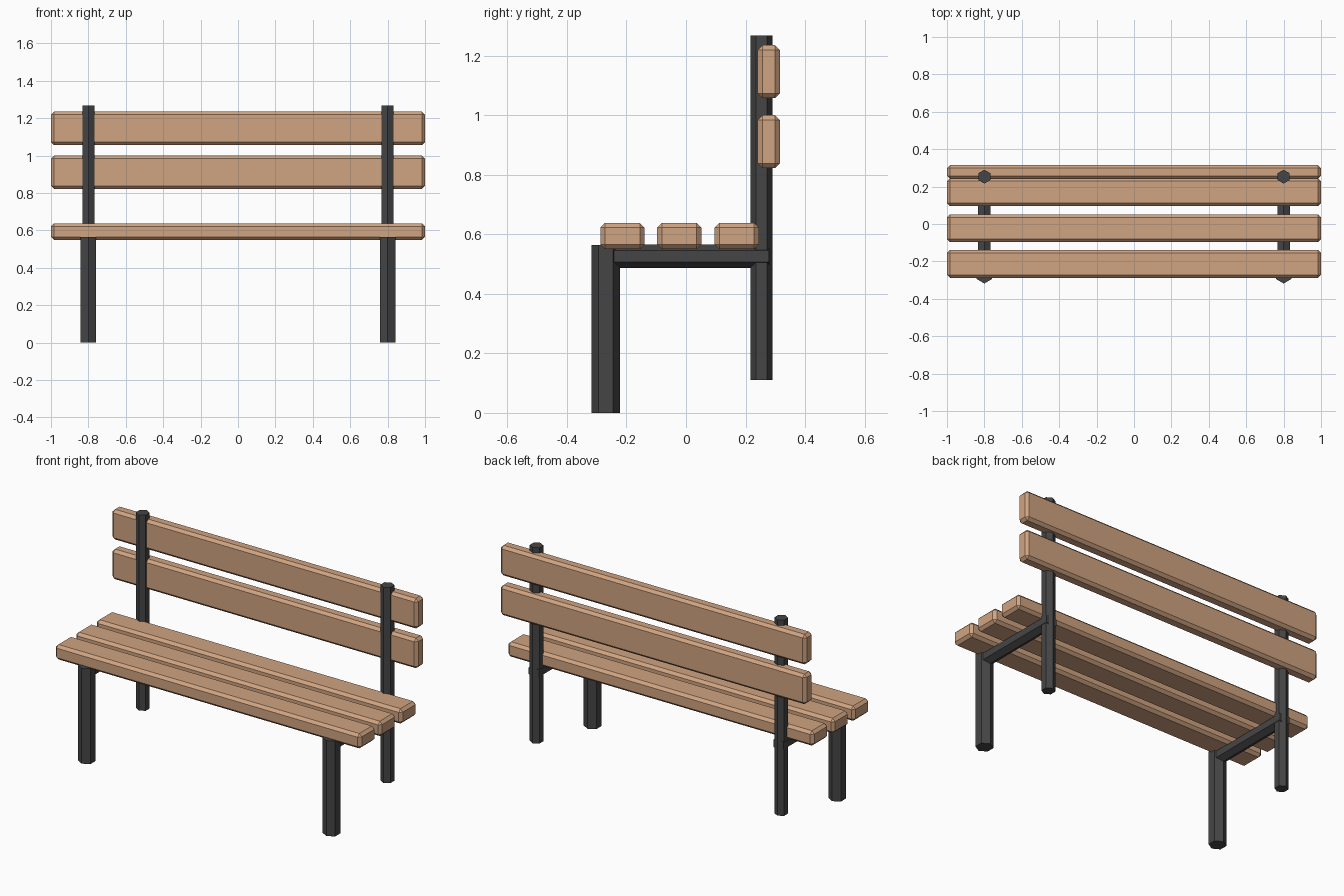
import bpy, math
from mathutils import Matrix

if "Cube" in bpy.data.objects:
    bpy.data.objects.remove(bpy.data.objects["Cube"])


def material(name, rgb):
    m = bpy.data.materials.new(name)
    m.diffuse_color = (*rgb, 1)
    m.use_nodes = True
    m.node_tree.nodes["Principled BSDF"].inputs["Base Color"].default_value = m.diffuse_color
    return m


wood = material("light wood", (0.63, 0.37, 0.22))
metal = material("dark metal", (0.06, 0.06, 0.06))


def plank(name, y0, y1, z0, z1, bevel=0.016):
    """Full-length board with chamfered edges."""
    bpy.ops.mesh.primitive_cube_add(size=1)
    ob = bpy.context.object
    ob.name = name
    ob.data.transform(Matrix.Diagonal((2, y1 - y0, z1 - z0, 1)))
    ob.location = (0, (y0 + y1) / 2, (z0 + z1) / 2)
    mod = ob.modifiers.new("chamfer", 'BEVEL')
    mod.width, mod.segments = bevel, 1
    ob.data.materials.append(wood)


def hex_bar(name, radius, length, location, lying=False):
    """Six-sided bar with a corner facing front (upright) or up (lying)."""
    bpy.ops.mesh.primitive_cylinder_add(vertices=6, radius=radius, depth=length)
    ob = bpy.context.object
    ob.name = name
    if lying:
        ob.data.transform(Matrix.Rotation(math.pi / 2, 4, 'X'))
    ob.location = location
    ob.data.materials.append(metal)


# Seat boards
for i, y in enumerate((-0.288, -0.097, 0.096)):
    plank(f"seat_board_{i + 1}", y, y + 0.149, 0.55, 0.638)

# Backrest boards
for i, z in enumerate((0.822, 1.057)):
    plank(f"back_board_{i + 1}", 0.241, 0.315, z, z + 0.178)

# Metal frame on each side
for side, x in (("left", -0.8), ("right", 0.8)):
    hex_bar(f"front_leg_{side}", 0.048, 0.564, (x, -0.27, 0.282))
    hex_bar(f"back_post_{side}", 0.037, 1.157, (x, 0.253, 0.6885))
    hex_bar(f"seat_support_{side}", 0.039, 0.55, (x, 0.004, 0.526), lying=True)
